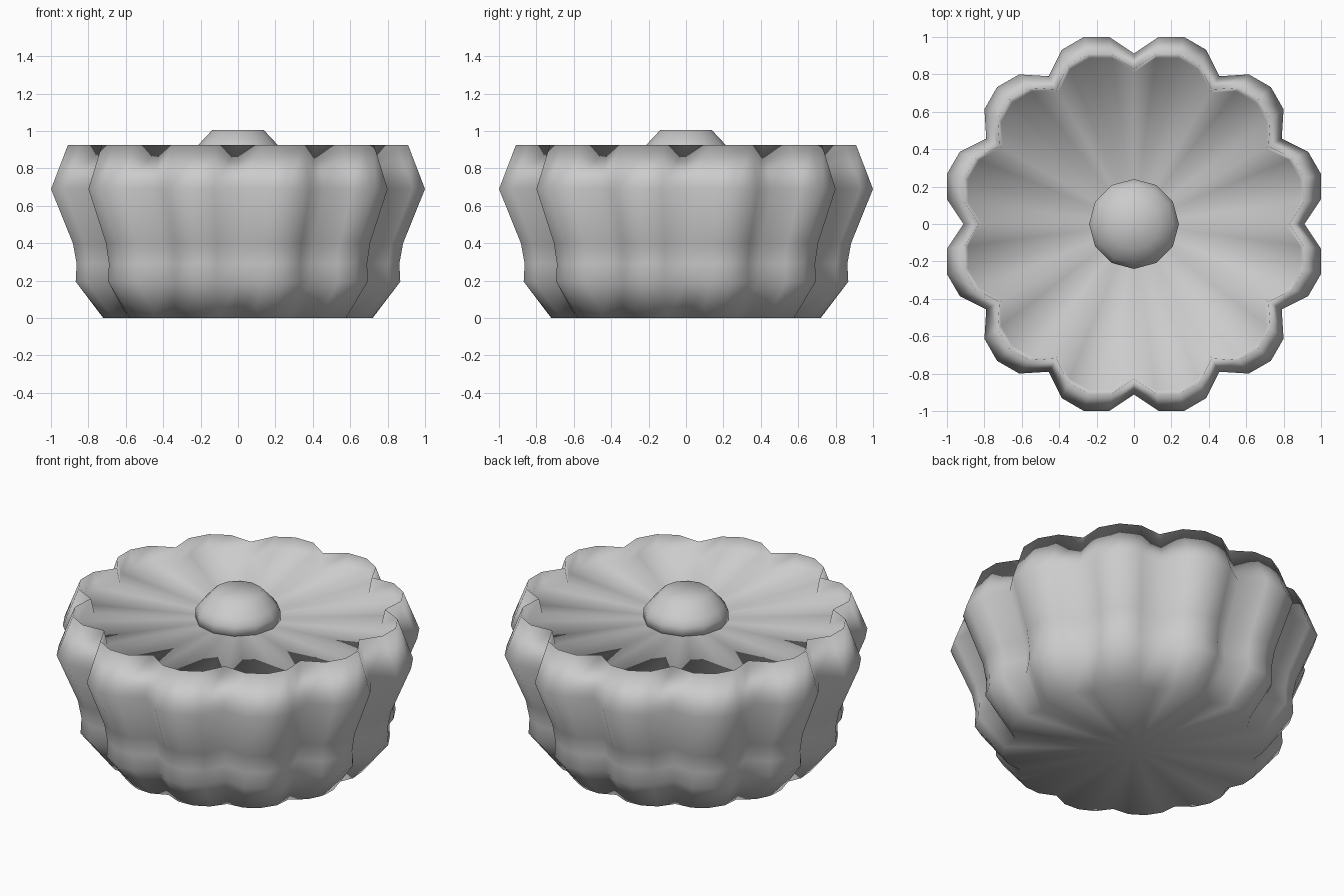
import bpy, bmesh
from math import cos, sin, tau

cube = bpy.data.objects.get("Cube")
if cube:
    bpy.data.objects.remove(cube, do_unlink=True)

# Single plain material
grey = bpy.data.materials.new("light grey")
grey.use_nodes = True
colour = (0.6, 0.6, 0.6, 1)
grey.diffuse_color = colour
grey.node_tree.nodes["Principled BSDF"].inputs["Base Color"].default_value = colour

LOBES = 12
LOBE = (0.912, 1.008, 1.035, 1.008)   # notch, shoulder, crest, shoulder


def lathe(name, rings, count, radius_at):
    """Loft closed rings of (radius, height, lobe depth), capped at both ends."""
    bm = bmesh.new()
    loops = []
    for radius, z, depth in rings:
        loop = []
        for i in range(count):
            a = tau * i / count
            r = radius * radius_at(i, depth)
            loop.append(bm.verts.new((r * cos(a), r * sin(a), z)))
        loops.append(loop)
    for low, high in zip(loops, loops[1:]):
        for i in range(count):
            j = (i + 1) % count
            bm.faces.new((low[i], low[j], high[j], high[i]))
    # Fan caps from a centre point
    for loop, z in ((loops[0][::-1], rings[0][1]), (loops[-1], rings[-1][1])):
        centre = bm.verts.new((0, 0, z))
        for i in range(count):
            bm.faces.new((loop[i], loop[(i + 1) % count], centre))
    for f in bm.faces:
        f.smooth = True
    mesh = bpy.data.meshes.new(name)
    bm.to_mesh(mesh)
    bm.free()
    mesh.materials.append(grey)
    obj = bpy.data.objects.new(name, mesh)
    bpy.context.collection.objects.link(obj)
    return obj


def scallop(i, depth):
    crest = LOBE[2]
    return crest + (LOBE[i % len(LOBE)] - crest) * depth


# Scalloped body with raised rim and recessed lid
body = [(0.715, 0, 0.7), (0.868, 0.195, 1), (0.863, 0.29, 1), (0.883, 0.4, 1),
        (1.0, 0.69, 1), (0.91, 0.925, 1), (0.888, 0.835, 1)]
lathe("scalloped_body", body, LOBES * len(LOBE), scallop)

# Round knob in the middle of the lid
knob = [(0.24, 0.82, 0), (0.24, 0.89, 0), (0.213, 0.925, 0), (0.138, 1.005, 0)]
lathe("lid_knob", knob, 12, lambda i, depth: 1)
